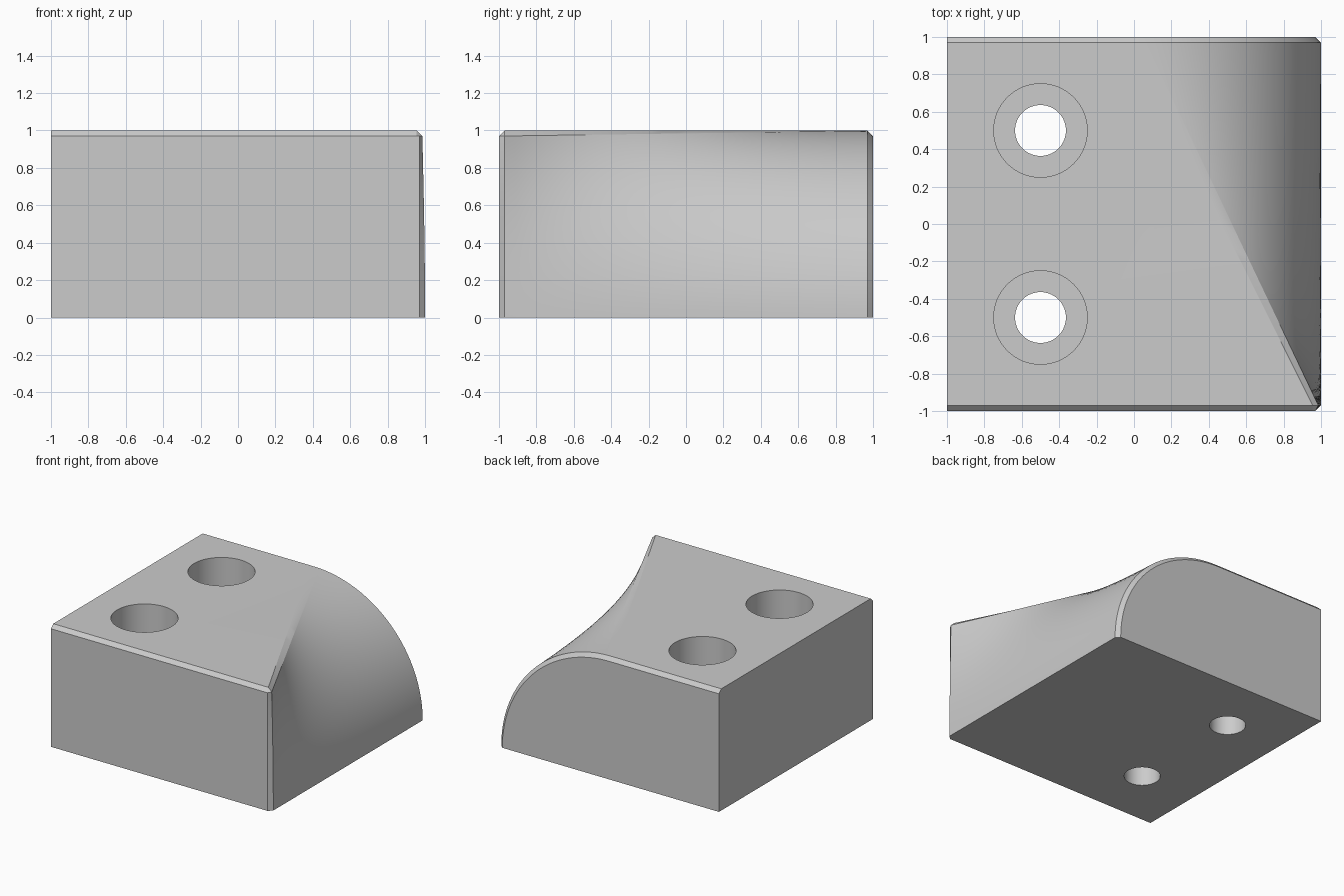
import bpy, bmesh
from math import pi, sin, cos, radians

cube = bpy.data.objects.get("Cube")
if cube:
    bpy.data.objects.remove(cube, do_unlink=True)

CHAMFER = 0.03
ARC_STEPS = 32
STATIONS = 32

grey = bpy.data.materials.new("plain grey")
grey.use_nodes = True
colour = (0.6, 0.6, 0.6, 1)
grey.diffuse_color = colour
grey.node_tree.nodes["Principled BSDF"].inputs["Base Color"].default_value = colour


def section(y):
    """Outline from bottom left, round the twisting side, to top left."""
    w = (y + 1) / 2                      # straight wall at 0, quarter circle at 1
    points = [(-1, 0)]
    for i in range(ARC_STEPS + 1):
        t = i / ARC_STEPS
        if i == ARC_STEPS:
            t = 1 - CHAMFER              # lower edge of the crease chamfer
        a = t * pi / 2
        points.append((1 - w + w * cos(a), (1 - w) * t + w * sin(a)))
    points.append((1 - w - CHAMFER, 1))  # upper edge of the crease chamfer
    points.append((-1, 1))
    return points


def front_inset(x, z):
    return min(x, 1 - CHAMFER), min(z, 1 - CHAMFER)


def back_inset(x, z):
    s = 1 - CHAMFER
    return (x * s, z * s) if x > 0 else (x, z * s)


# Block: sections from front to back, with inset ends for the chamfers
inner = 1 - CHAMFER
ys = [-inner + 2 * inner * i / STATIONS for i in range(STATIONS + 1)]
rings = [(-1, [front_inset(*p) for p in section(-inner)])]
rings += [(y, section(y)) for y in ys]
rings.append((1, [back_inset(*p) for p in section(1)]))

bm = bmesh.new()
loops = [[bm.verts.new((x, y, z)) for x, z in pts] for y, pts in rings]
count = len(loops[0])
flat_groups = {0: [], count - 2: [], count - 1: []}   # bottom, top, left
for r in range(len(loops) - 1):
    for i in range(count):
        j = (i + 1) % count
        face = bm.faces.new((loops[r][i], loops[r][j], loops[r + 1][j], loops[r + 1][i]))
        end_chamfer = r in (0, len(loops) - 2)
        if i in flat_groups and not (i == count - 2 and end_chamfer):
            flat_groups[i].append(face)
bm.faces.new(loops[0])
bm.faces.new(loops[-1])
for faces in flat_groups.values():
    bmesh.ops.dissolve_faces(bm, faces=faces, use_verts=False)
bmesh.ops.remove_doubles(bm, verts=bm.verts, dist=0.0005)
bmesh.ops.recalc_face_normals(bm, faces=bm.faces)
mesh = bpy.data.meshes.new("corner_block")
bm.to_mesh(mesh)
bm.free()
block = bpy.data.objects.new("corner_block", mesh)
bpy.context.collection.objects.link(block)
mesh.materials.append(grey)


def cut_hole(y, radius, bottom, top):
    bpy.ops.mesh.primitive_cylinder_add(vertices=64, radius=radius, depth=top - bottom,
                                        location=(-0.5, y, (top + bottom) / 2))
    cutter = bpy.context.object
    cutter.name = "hole_cutter"
    cutter.hide_render = True
    cutter.data.materials.append(grey)
    mod = block.modifiers.new("hole", "BOOLEAN")
    mod.operation = "DIFFERENCE"
    mod.solver = "EXACT"
    mod.object = cutter
    bpy.ops.object.select_all(action="DESELECT")
    bpy.context.view_layer.objects.active = block
    block.select_set(True)
    bpy.ops.object.modifier_apply(modifier=mod.name)
    bpy.data.objects.remove(cutter, do_unlink=True)


# Two counterbored screw holes
for y in (-0.5, 0.5):
    cut_hole(y, 0.25, 0.5, 1.2)
    cut_hole(y, 0.136, -0.2, 0.7)

bpy.ops.object.shade_smooth_by_angle(angle=radians(20))
